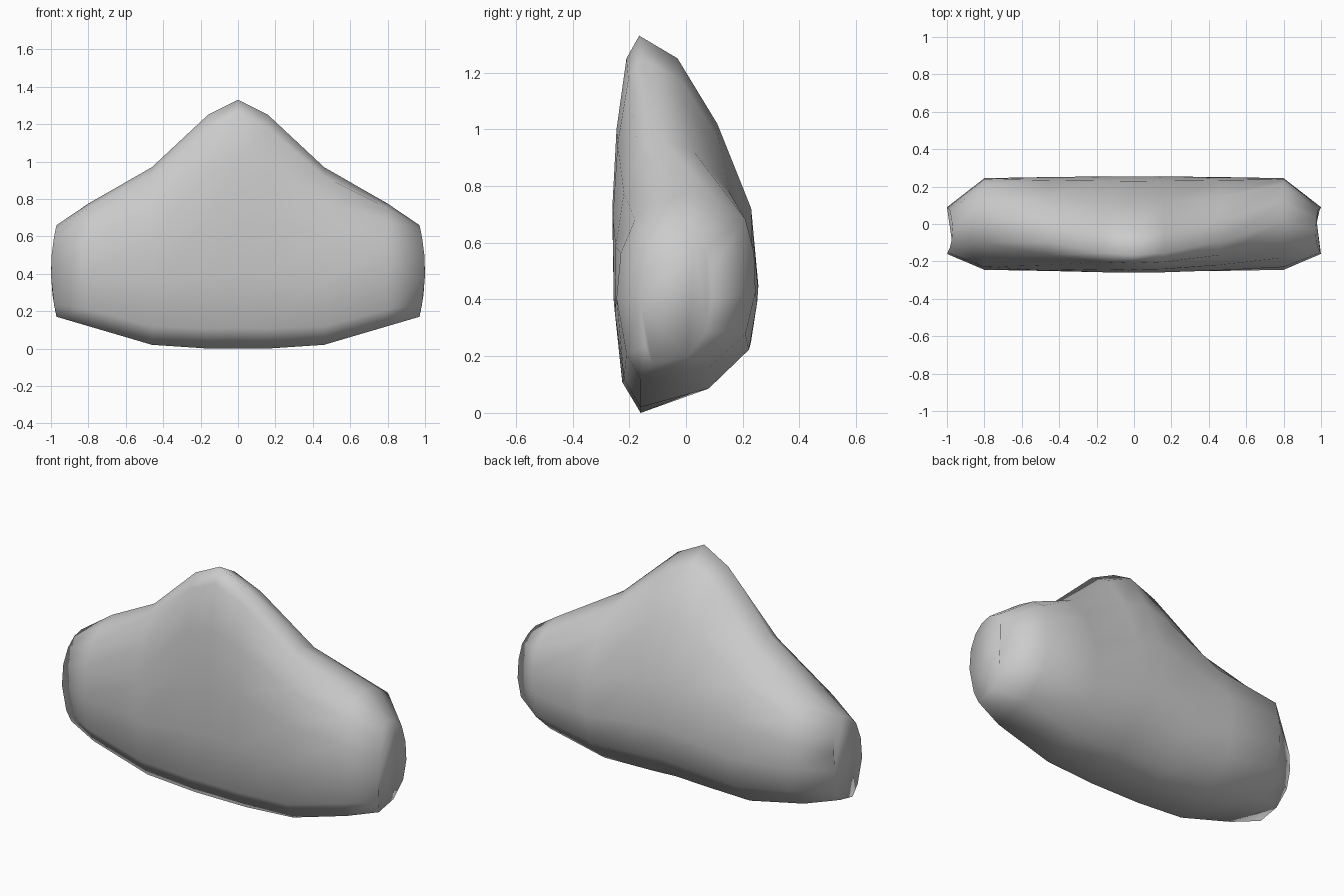
import bpy
import bmesh

cube = bpy.data.objects.get("Cube")
if cube:
    bpy.data.objects.remove(cube, do_unlink=True)

# Cross-sections (depth, height): tall middle and rounded side lobe
MIDDLE = [(-.165, 1.33), (-.03, 1.25), (.11, 1.02), (.23, .72), (.255, .45),
          (.23, .26), (.08, .1), (-.16, 0), (-.225, .11), (-.255, .4),
          (-.26, .72), (-.245, 1), (-.21, 1.25)]
LOBE = [(.01, .775), (.12, .745), (.21, .68), (.24, .56), (.245, .42),
        (.21, .27), (.08, .15), (-.16, .11), (-.21, .2), (-.245, .4),
        (-.23, .56), (-.18, .68), (-.1, .75)]

# Stations: x, bottom, top, blend towards lobe, depth scale, depth offset
STATIONS = [(0, 0, 1.33, 0, 1, 0), (.16, 0, 1.25, .06, 1, 0),
            (.46, .02, .97, .4, 1, 0), (.8, .12, .775, 1, 1, 0),
            (1, .17, .66, 1, .51, -.035)]


def unit_heights(profile):
    """Rescale a profile's heights to the range 0 to 1."""
    low = min(z for _, z in profile)
    high = max(z for _, z in profile)
    return [(y, (z - low) / (high - low)) for y, z in profile]


middle, lobe = unit_heights(MIDDLE), unit_heights(LOBE)


def add_ring(bm, side, station):
    x, low, high, blend, scale, offset = station
    ring = []
    for (ya, za), (yb, zb) in zip(middle, lobe):
        y = (ya + (yb - ya) * blend) * scale + offset
        h = za + (zb - za) * blend
        # The outermost ring bows outwards at mid height
        bow = .03 * (2 * h - 1) ** 2 if x == 1 else 0
        ring.append(bm.verts.new((side * (x - bow), y, low + h * (high - low))))
    return ring


# Stone body: skin the rings from one side to the other
bm = bmesh.new()
rings = [add_ring(bm, -1, s) for s in reversed(STATIONS[1:])]
rings += [add_ring(bm, 1, s) for s in STATIONS]
for a, b in zip(rings, rings[1:]):
    for i in range(len(a)):
        j = (i + 1) % len(a)
        bm.faces.new((a[i], a[j], b[j], b[i]))
caps = [bm.faces.new(rings[0]), bm.faces.new(rings[-1])]
bmesh.ops.triangulate(bm, faces=caps)
bmesh.ops.recalc_face_normals(bm, faces=bm.faces[:])
for face in bm.faces:
    face.smooth = True

mesh = bpy.data.meshes.new("stone")
bm.to_mesh(mesh)
bm.free()
stone = bpy.data.objects.new("stone", mesh)
bpy.context.collection.objects.link(stone)

# Plain grey stone
grey = bpy.data.materials.new("stone_grey")
grey.use_nodes = True
colour = (.6, .6, .6, 1)
grey.diffuse_color = colour
grey.node_tree.nodes["Principled BSDF"].inputs["Base Color"].default_value = colour
mesh.materials.append(grey)
